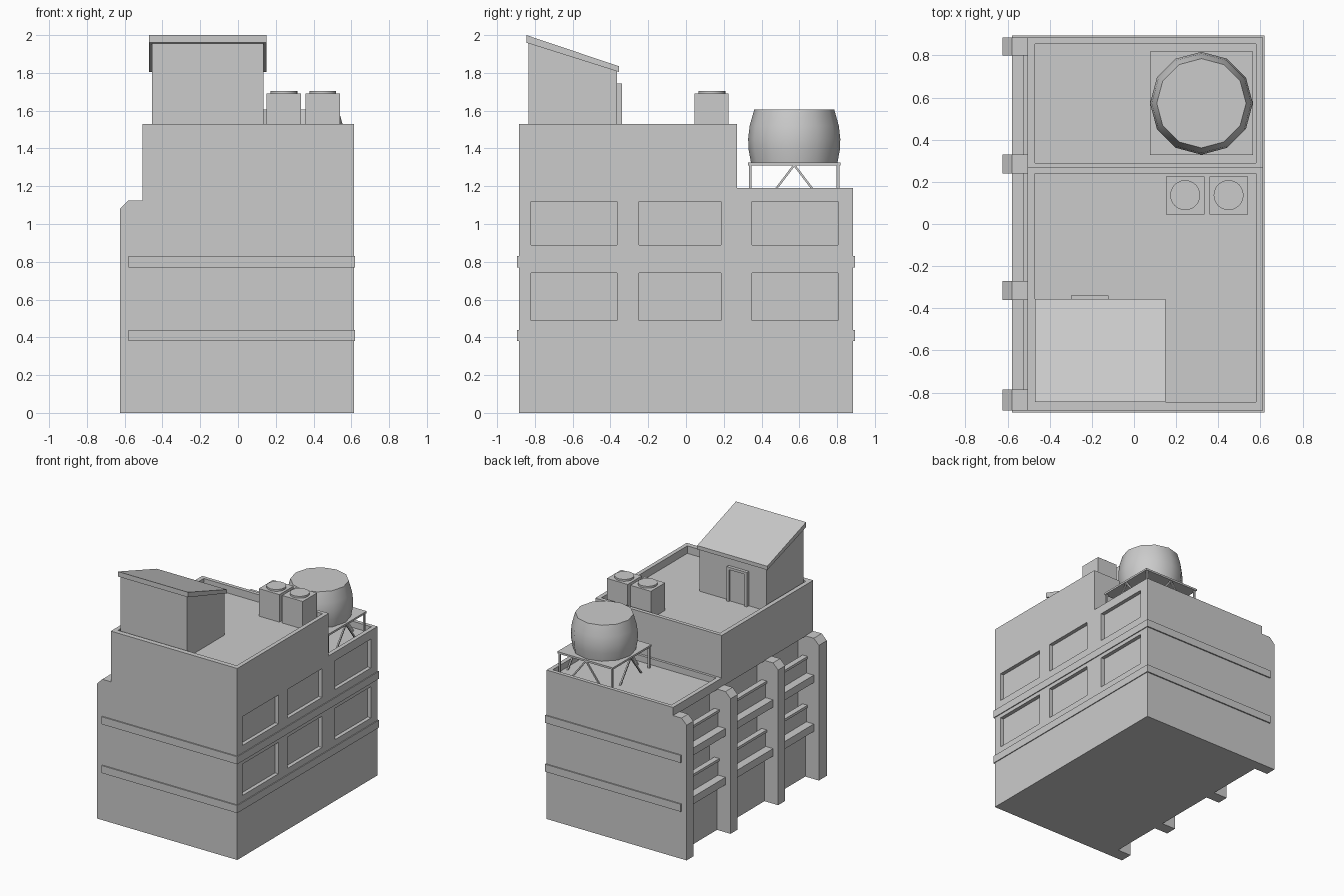
import bpy, bmesh, math
from mathutils import Vector

if "Cube" in bpy.data.objects:
    bpy.data.objects.remove(bpy.data.objects["Cube"])


def finish(name, bm):
    bmesh.ops.recalc_face_normals(bm, faces=bm.faces)
    me = bpy.data.meshes.new(name)
    bm.to_mesh(me)
    bm.free()
    ob = bpy.data.objects.new(name, me)
    bpy.context.collection.objects.link(ob)
    return ob


def add_box(bm, x0, x1, y0, y1, z0, z1):
    vs = bmesh.ops.create_cube(bm, size=1)["verts"]
    for v in vs:
        v.co = Vector(((x0 + x1) / 2 + v.co.x * (x1 - x0),
                       (y0 + y1) / 2 + v.co.y * (y1 - y0),
                       (z0 + z1) / 2 + v.co.z * (z1 - z0)))


def boxes(name, items):
    bm = bmesh.new()
    for b in items:
        add_box(bm, *b)
    return finish(name, bm)


def prism(name, pts, axis, a, b):
    """Extrude a profile along x (pts are y,z) or along y (pts are x,z)."""
    bm = bmesh.new()
    place = (lambda p, t: (t, p[0], p[1])) if axis == "x" else (lambda p, t: (p[0], t, p[1]))
    f = bm.faces.new([bm.verts.new(place(p, a)) for p in pts])
    ext = bmesh.ops.extrude_face_region(bm, geom=[f])["geom"]
    d = Vector(place((0, 0), b - a))
    bmesh.ops.translate(bm, vec=d, verts=[g for g in ext if isinstance(g, bmesh.types.BMVert)])
    return finish(name, bm)


def lathe(name, profile, sides, cx, cy):
    bm = bmesh.new()
    rings = [[bm.verts.new((cx + r * math.cos(2 * math.pi * i / sides),
                            cy + r * math.sin(2 * math.pi * i / sides), z))
              for i in range(sides)] for r, z in profile]
    for lo, hi in zip(rings, rings[1:]):
        for i in range(sides):
            j = (i + 1) % sides
            bm.faces.new((lo[i], lo[j], hi[j], hi[i]))
    bm.faces.new(rings[0])
    bm.faces.new(rings[-1])
    ob = finish(name, bm)
    bpy.ops.object.select_all(action="DESELECT")
    ob.select_set(True)
    bpy.context.view_layer.objects.active = ob
    bpy.ops.object.shade_smooth_by_angle(angle=math.radians(40))
    return ob


def strut(bm, p, q, w):
    p, q = Vector(p), Vector(q)
    d = q - p
    vs = bmesh.ops.create_cube(bm, size=1)["verts"]
    rot = d.to_track_quat("Z", "Y")
    for v in vs:
        v.co = (p + q) / 2 + rot @ Vector((v.co.x * w, v.co.y * w, v.co.z * d.length))


# Stepped main block with roof wells, window recesses and balcony recesses
body = prism("main_block", [(-.885, 0), (.885, 0), (.885, 1.19), (.27, 1.19),
                            (.27, 1.53), (-.885, 1.53)], "x", -.505, .613)
piers = [(-.885, -.785), (-.36, -.27), (.24, .33), (.80, .885)]
bays = [(a[1], b[0]) for a, b in zip(piers, piers[1:])]
cuts = [(-.47, .58, -.845, .24, 1.47, 1.7), (-.47, .58, .29, .855, 1.14, 1.4)]
for z0, z1 in [(.49, .74), (.89, 1.12)]:
    for y0, y1 in [(-.82, -.365), (-.25, .185), (.35, .805)]:
        cuts.append((.583, .7, y0, y1, z0, z1))
for z0, z1 in [(.45, .74), (.84, 1.12)]:
    for y0, y1 in bays:
        cuts.append((-.7, -.44, y0, y1, z0, z1))
cutter = boxes("recess_cutter", cuts)
cutter.hide_render = True
mod = body.modifiers.new("recesses", "BOOLEAN")
mod.operation = "DIFFERENCE"
mod.solver = "EXACT"
mod.object = cutter
bpy.context.view_layer.objects.active = body
body.select_set(True)
bpy.ops.object.modifier_apply(modifier=mod.name)
bpy.data.objects.remove(cutter)

# Chamfered piers on the left side
for i, (y0, y1) in enumerate(piers):
    prism(f"pier_{i + 1}", [(-.625, 0), (-.48, 0), (-.48, 1.125), (-.58, 1.125), (-.625, 1.08)],
          "y", y0, y1)

# Floor bands, which also form the balcony ledges, and balcony walls above them
for i, (z0, z1) in enumerate([(.38, .44), (.77, .83)]):
    boxes(f"floor_band_{i + 1}", [(-.58, .62, -.895, .895, z0, z1)])
    parts = []
    for y0, y1 in bays:
        parts.append((-.515, -.485, y0, y1, z1 - .01, z1 + .115))
        parts.append((-.525, -.48, y0, y1, z1 + .115, z1 + .135))
    boxes(f"balcony_walls_{i + 1}", parts)

# Rooftop stair hut with sloping roof and door
prism("stair_hut", [(-.835, 1.46), (-.365, 1.46), (-.365, 1.82), (-.835, 1.97)],
      "x", -.455, .135)
prism("hut_roof", [(-.845, 1.96), (-.355, 1.805), (-.355, 1.835), (-.845, 2.0)],
      "x", -.47, .15)
boxes("door_frame", [(-.30, -.28, -.37, -.34, 1.46, 1.745), (-.14, -.12, -.37, -.34, 1.46, 1.745),
                     (-.28, -.14, -.37, -.34, 1.725, 1.745)])
boxes("door", [(-.285, -.135, -.37, -.355, 1.46, 1.73)])

# Rooftop cooling units
for i, x in enumerate([.243, .449]):
    boxes(f"cooling_unit_{i + 1}", [(x - .091, x + .091, .046, .226, 1.46, 1.69)])
    lathe(f"fan_cover_{i + 1}", [(.071, 1.68), (.071, 1.705)], 24, x, .137)

# Water tank on a braced stand
cx, cy, h = .32, .573, .24
lathe("water_tank", [(.228, 1.32), (.241, 1.39), (.244, 1.45), (.236, 1.52), (.212, 1.605)],
      12, cx, cy)
boxes("tank_platform", [(cx - h - .005, cx + h + .005, cy - h - .005, cy + h + .005, 1.31, 1.325)])
bm = bmesh.new()
k = h - .008
for s in (-1, 1):
    for t in (-1, 1):
        strut(bm, (cx + s * k, cy + t * k, 1.13), (cx + s * k, cy + t * k, 1.315), .014)
        strut(bm, (cx + s * k, cy + t * .135, 1.135), (cx + s * k, cy, 1.312), .011)
        strut(bm, (cx + t * .135, cy + s * k, 1.135), (cx, cy + s * k, 1.312), .011)
finish("tank_stand", bm)
